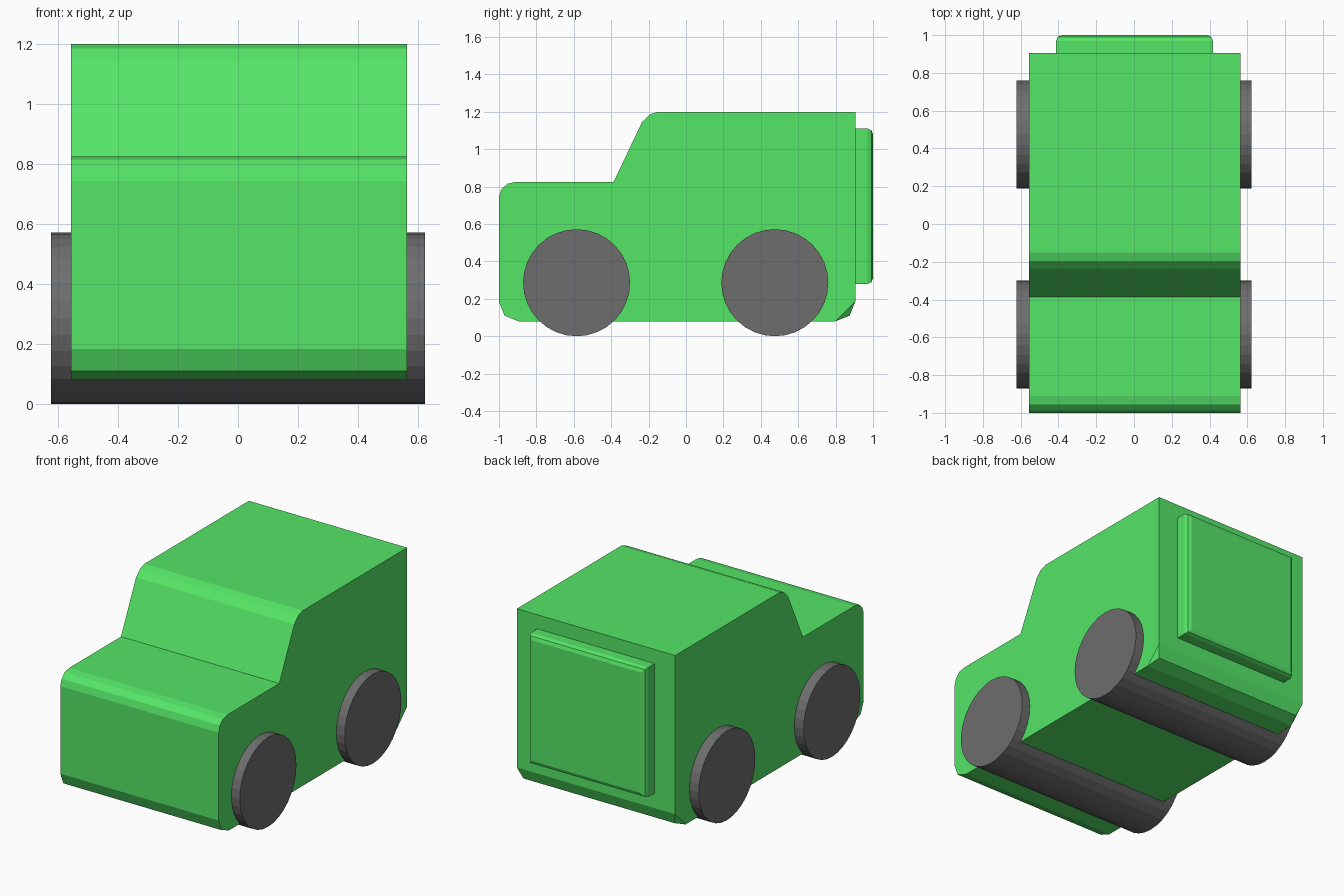
import bpy, bmesh, math
from mathutils import Matrix

if "Cube" in bpy.data.objects:
    bpy.data.objects.remove(bpy.data.objects["Cube"])


def material(name, color):
    mat = bpy.data.materials.new(name)
    mat.diffuse_color = (*color, 1)
    mat.use_nodes = True
    mat.node_tree.nodes["Principled BSDF"].inputs["Base Color"].default_value = mat.diffuse_color
    return mat


def add_object(name, bm, mat):
    bmesh.ops.recalc_face_normals(bm, faces=bm.faces)
    mesh = bpy.data.meshes.new(name)
    bm.to_mesh(mesh)
    bm.free()
    mesh.materials.append(mat)
    obj = bpy.data.objects.new(name, mesh)
    bpy.context.collection.objects.link(obj)
    return obj


green = material("green_paint", (0.09, 0.79, 0.135))
dark = material("tyre_grey", (0.155, 0.155, 0.155))

# Body: side profile (y, z) swept across x; the last point is the inset rear corner
MID = 0.003
HALF = 0.56
INSET = 0.535
profile = [
    (0.905, 0.185), (0.905, 1.2),
    (-0.15, 1.2), (-0.195, 1.185), (-0.235, 1.145),
    (-0.387, 0.825),
    (-0.91, 0.825), (-0.955, 0.815), (-0.987, 0.785), (-1.0, 0.743),
    (-1.0, 0.183), (-0.97, 0.11), (-0.895, 0.08),
    (0.80, 0.08), (0.875, 0.11),
]
bm = bmesh.new()
sides = []
for s in (-1, 1):
    ring = [bm.verts.new((MID + s * HALF, y, z)) for y, z in profile]
    ring[-1].co.x = MID + s * INSET
    bm.faces.new(ring[:-1])                       # flat side
    bm.faces.new((ring[-2], ring[-1], ring[0]))   # clipped rear corner
    sides.append(ring)
left, right = sides
for i in range(len(profile)):
    j = (i + 1) % len(profile)
    bm.faces.new((left[i], left[j], right[j], right[i]))
add_object("body", bm, green)

# Rear panel with rounded outer edges
bm = bmesh.new()
bmesh.ops.create_cube(bm, size=1, matrix=Matrix.Translation((MID, 0.945, 0.695))
                      @ Matrix.Diagonal((0.83, 0.11, 0.83, 1)))
outer = [e for e in bm.edges if all(v.co.y > 0.95 for v in e.verts)]
bmesh.ops.bevel(bm, geom=outer, offset=0.03, segments=2, profile=0.5,
                affect='EDGES')
add_object("rear_panel", bm, green)

# Wheels: full-width rollers passing under the body
for name, y in (("front_wheels", -0.585), ("rear_wheels", 0.475)):
    bm = bmesh.new()
    bmesh.ops.create_cone(bm, cap_ends=True, segments=32, radius1=0.286,
                          radius2=0.286, depth=1.245,
                          matrix=Matrix.Translation((0, y, 0.286))
                          @ Matrix.Rotation(math.pi / 2, 4, 'Y'))
    add_object(name, bm, dark)
